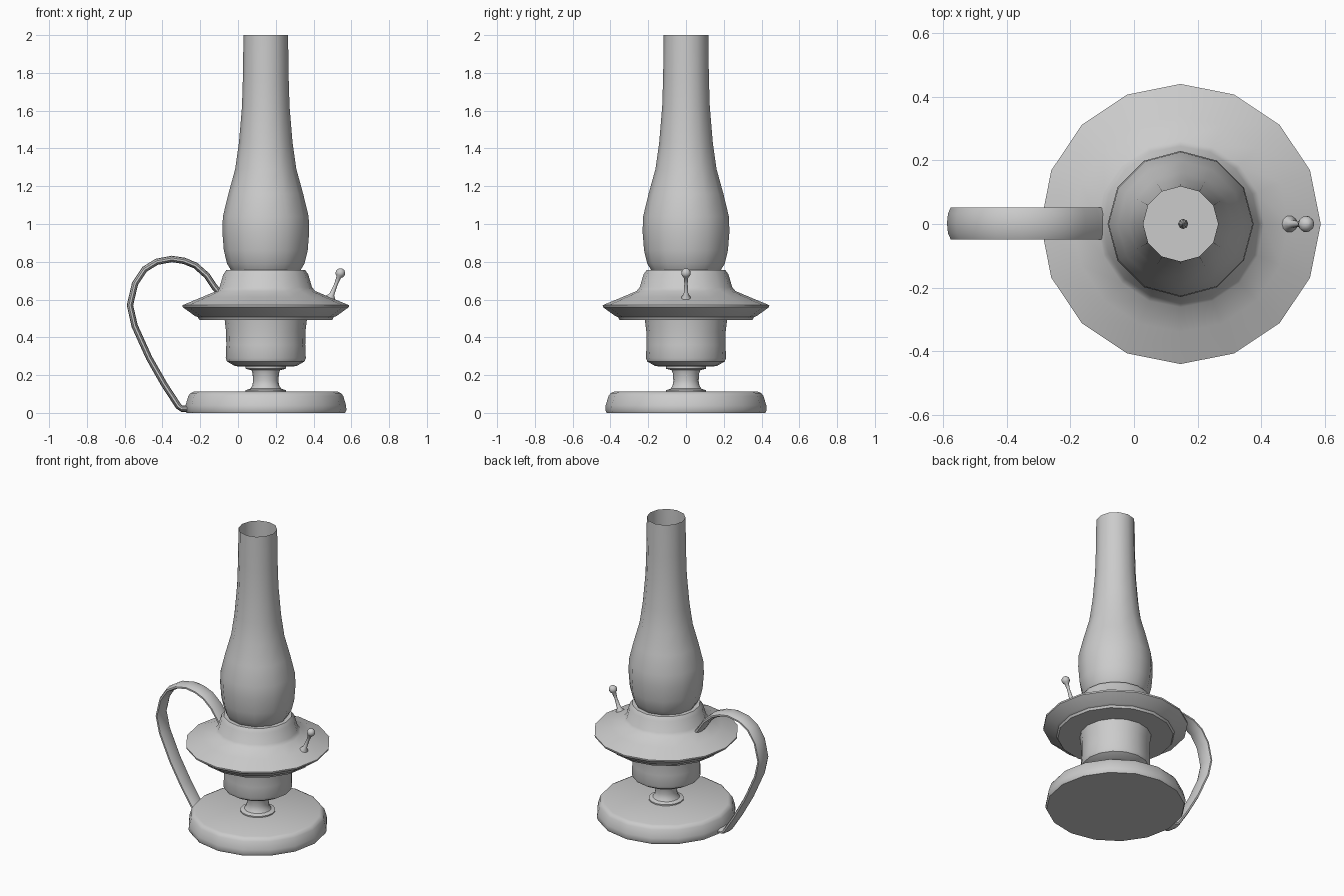
import bpy, math
from mathutils import Vector

if "Cube" in bpy.data.objects:
    bpy.data.objects.remove(bpy.data.objects["Cube"])

AXIS = Vector((0.147, 0, 0))


def make(name, verts, faces, angle=35):
    me = bpy.data.meshes.new(name)
    me.from_pydata(verts, [], faces)
    me.update()
    ob = bpy.data.objects.new(name, me)
    bpy.context.collection.objects.link(ob)
    bpy.ops.object.select_all(action='DESELECT')
    ob.select_set(True)
    bpy.context.view_layer.objects.active = ob
    bpy.ops.object.mode_set(mode='EDIT')
    bpy.ops.mesh.select_all(action='SELECT')
    bpy.ops.mesh.normals_make_consistent(inside=False)
    bpy.ops.object.mode_set(mode='OBJECT')
    bpy.ops.object.shade_smooth_by_angle(angle=math.radians(angle))
    return ob


def skin(name, rings, caps=True, angle=35):
    """Bridge a list of equal-length vertex rings."""
    n = len(rings[0])
    verts = [v for r in rings for v in r]
    faces = [(i*n+j, i*n+(j+1) % n, (i+1)*n+(j+1) % n, (i+1)*n+j)
             for i in range(len(rings)-1) for j in range(n)]
    if caps:
        faces += [tuple(range(n))[::-1], tuple(range(len(verts)-n, len(verts)))]
    return make(name, verts, faces, angle)


def lathe(name, profile, sides, origin=AXIS, axis=Vector((0, 0, 1)), caps=True, angle=35):
    rot = Vector((0, 0, 1)).rotation_difference(axis)
    rings = []
    for r, z in profile:
        rings.append([origin + rot @ Vector((r*math.cos(2*math.pi*k/sides),
                                             r*math.sin(2*math.pi*k/sides), z))
                      for k in range(sides)])
    return skin(name, rings, caps, angle)


# foot disc
lathe("base", [(0.42, 0), (0.427, 0.015), (0.425, 0.04), (0.41, 0.09),
               (0.398, 0.105), (0.382, 0.112)], 16)

# stem and oil reservoir
lathe("stem", [(0.107, 0.108), (0.107, 0.12), (0.082, 0.128), (0.071, 0.145),
               (0.067, 0.17), (0.07, 0.21), (0.076, 0.226), (0.107, 0.234),
               (0.107, 0.25)], 16)
lathe("reservoir", [(0.14, 0.245), (0.165, 0.249), (0.205, 0.272), (0.212, 0.29),
                    (0.209, 0.36), (0.21, 0.43), (0.218, 0.495)], 16)

# wide drip collar
lathe("collar", [(0.352, 0.493), (0.36, 0.507), (0.375, 0.513), (0.44, 0.56),
                 (0.441, 0.57), (0.34, 0.612), (0.262, 0.645), (0.245, 0.665),
                 (0.225, 0.733), (0.208, 0.757)], 16)

# open glass chimney
lathe("chimney", [(0.185, 0.757), (0.205, 0.79), (0.222, 0.86), (0.23, 0.96),
                  (0.227, 1.04), (0.198, 1.16), (0.162, 1.29), (0.142, 1.43),
                  (0.126, 1.62), (0.121, 1.78), (0.118, 2.0)], 12, caps=False)

# flame inside the chimney
flame = lathe("flame", [(0.006, 0.75), (0.016, 0.79), (0.012, 0.84), (0.002, 0.9)], 8,
              origin=AXIS + Vector((0.008, 0, 0)))

# wick knob: flared foot, thin rod, ball head
foot, head = Vector((0.486, 0, 0.6)), Vector((0.542, 0, 0.74))
length = (head - foot).length
ball = [(0.026*math.sin(math.radians(a)), length - 0.026*math.cos(math.radians(a)))
        for a in (30, 60, 90, 120, 150, 175)]
lathe("wick_knob", [(0.028, -0.005), (0.026, 0.012), (0.013, 0.03), (0.009, 0.09)] + ball,
      10, origin=foot, axis=(head - foot).normalized(), angle=50)

# strap handle: flat oval section swept along a path
path = [(-0.10, 0.638), (-0.123, 0.665), (-0.165, 0.727), (-0.225, 0.78), (-0.285, 0.805),
        (-0.35, 0.815), (-0.43, 0.80), (-0.495, 0.76), (-0.545, 0.685), (-0.572, 0.57),
        (-0.547, 0.46), (-0.47, 0.29), (-0.39, 0.15), (-0.315, 0.035), (-0.297, 0.022),
        (-0.26, 0.022)]
pts = [Vector((x, 0.002, z)) for x, z in path]
rings = []
for i, p in enumerate(pts):
    t = (pts[min(i+1, len(pts)-1)] - pts[max(i-1, 0)]).normalized()
    side = Vector((-t.z, 0, t.x))
    rings.append([p + side*0.017*math.cos(k*math.pi/5)
                  + Vector((0, 0.053*math.sin(k*math.pi/5), 0)) for k in range(10)])
skin("handle", rings, angle=60)
